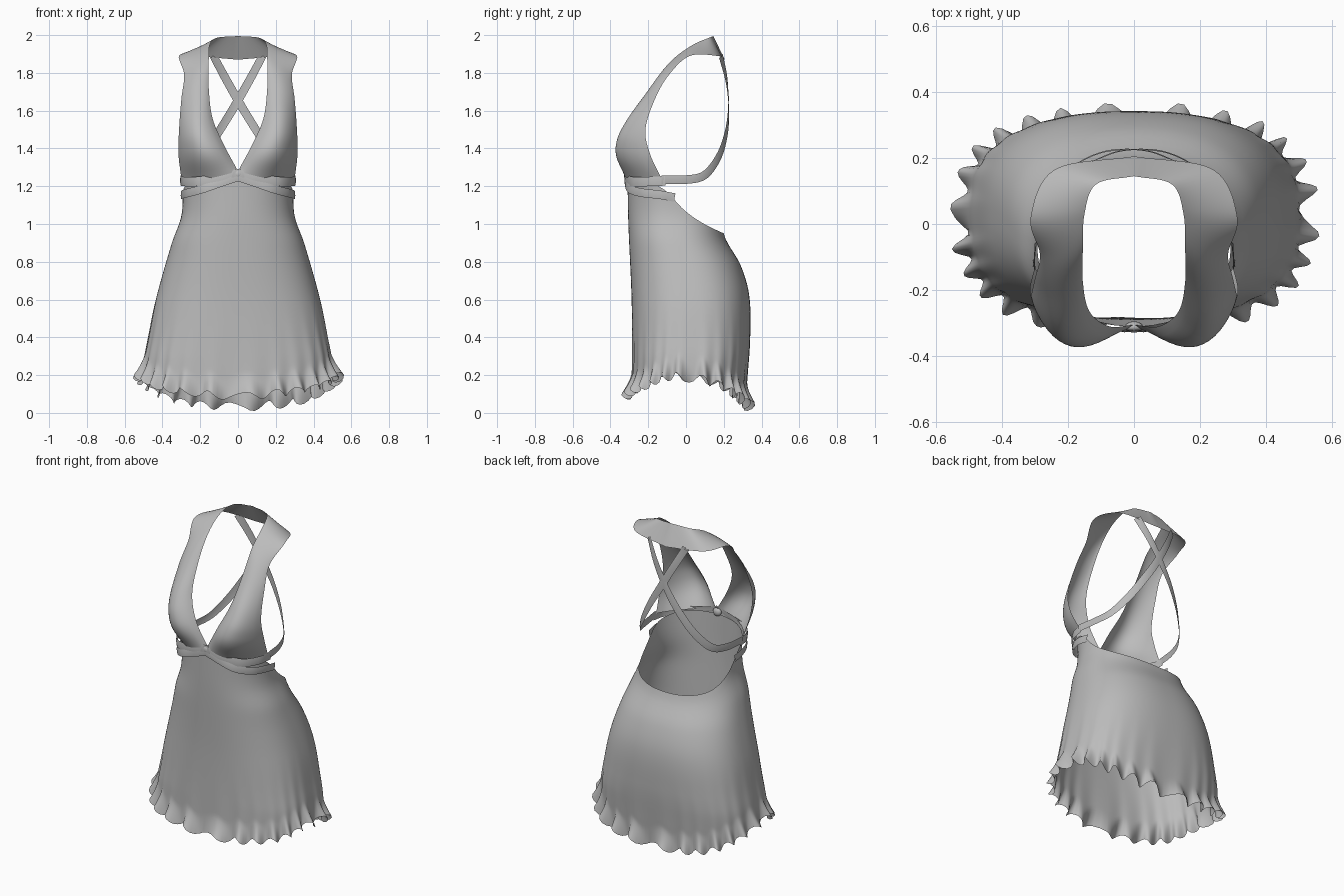
import bpy, math, random
from mathutils import Vector

random.seed(4)
cube = bpy.data.objects.get("Cube")
if cube:
    bpy.data.objects.remove(cube, do_unlink=True)

cloth = bpy.data.materials.new("grey_cloth")
cloth.use_nodes = True
GREY = (0.5, 0.5, 0.5, 1)
cloth.diffuse_color = GREY
cloth.node_tree.nodes["Principled BSDF"].inputs["Base Color"].default_value = GREY


def interp(table, t):
    """Smooth look-up in a list of (key, value) pairs."""
    if t <= table[0][0]:
        return table[0][1]
    for n in range(len(table) - 1):
        (a, va), (b, vb) = table[n], table[n + 1]
        if t <= b:
            lo = table[max(n - 1, 0)]
            hi = table[min(n + 2, len(table) - 1)]
            m0 = (vb - lo[1]) / (b - lo[0]) * (b - a)
            m1 = (hi[1] - va) / (hi[0] - a) * (b - a)
            s = (t - a) / (b - a)
            return (va * (1 + 2 * s) * (1 - s) ** 2 + m0 * s * (1 - s) ** 2
                    + vb * s * s * (3 - 2 * s) + m1 * s * s * (s - 1))
    return table[-1][1]


def along(points, t):
    """Point on a smooth path, t from 0 to 1."""
    n = len(points) - 1
    return Vector([interp([(k / n, p[c]) for k, p in enumerate(points)], t)
                   for c in range(3)])


def sheet(name, rows, closed=False, mirror=False, merge=False):
    """Smooth cloth sheet from rows of points."""
    w = len(rows[0])
    faces = []
    for i in range(len(rows) - 1):
        for j in range(w if closed else w - 1):
            k = (j + 1) % w
            faces.append((i * w + j, i * w + k, (i + 1) * w + k, (i + 1) * w + j))
    mesh = bpy.data.meshes.new(name)
    mesh.from_pydata([tuple(p) for r in rows for p in r], [], faces)
    mesh.materials.append(cloth)
    mesh.shade_smooth()
    obj = bpy.data.objects.new(name, mesh)
    bpy.context.collection.objects.link(obj)
    if mirror:
        mod = obj.modifiers.new("Mirror", 'MIRROR')
        mod.use_mirror_merge = merge
        mod.merge_threshold = 0.002
    return obj


def ribbon(name, points, width, steps=48):
    """Flat strip facing away from the body, with its mirrored twin."""
    rows = []
    for i in range(steps + 1):
        t = i / steps
        p = along(points, t)
        tangent = along(points, min(t + 0.01, 1)) - along(points, max(t - 0.01, 0))
        out = Vector((p.x, p.y + 0.05, 0)).normalized()
        side = tangent.cross(out).normalized() * width / 2
        rows.append([p - side, p + out * 0.003, p + side])
    return sheet(name, rows, mirror=True)


# Skirt: sections by height, slanted open back, frilled hem
HALF_WIDTH = [(0, 0.505), (0.25, 0.5), (0.4, 0.475), (0.6, 0.435), (0.9, 0.35),
              (1.05, 0.298), (1.25, 0.295)]
FRONT = [(0, -0.29), (0.2, -0.285), (0.6, -0.288), (1.0, -0.305), (1.25, -0.31)]
BACK = [(0, 0.305), (0.2, 0.325), (0.4, 0.34), (0.62, 0.335), (0.78, 0.29),
        (0.95, 0.2), (1.25, 0.19)]
TOP_BY_Y = [(-0.31, 1.25), (-0.2, 1.22), (-0.11, 1.18), (0, 1.07), (0.1, 1.0), (0.2, 0.95)]
HEM = [(0, 0.085), (50, 0.14), (80, 0.19), (110, 0.15), (150, 0.06), (180, 0.03)]
WAVES, COLS, ROWS = 26, 208, 44
jitter = [random.uniform(-0.8, 0.8) for _ in range(WAVES)]
strength = [random.uniform(0.6, 1.2) for _ in range(WAVES)]


def power(v, p):
    return math.copysign(abs(v) ** p, v)


def skirt_point(theta, v):
    wave_pos = theta / math.tau * WAVES
    n, f = int(wave_pos), wave_pos % 1
    mix = lambda vals: vals[n % WAVES] * (1 - f) + vals[(n + 1) % WAVES] * f
    phase = wave_pos * math.tau + mix(jitter)
    amount = mix(strength)
    s, c = math.sin(theta), -math.cos(theta)
    top = interp(TOP_BY_Y, -0.055 + 0.255 * power(c, 0.9))
    hem = interp(HEM, math.degrees(math.acos(math.cos(theta))))
    hem += 0.022 * amount * math.sin(phase + 1.2)
    z = hem + (top - hem) * v
    round_ = 0.74 + 0.16 * min(max((z - 0.3) / 0.8, 0), 1)
    yf, yb = interp(FRONT, z), interp(BACK, z)
    x = interp(HALF_WIDTH, z) * power(s, round_)
    y = (yf + yb) / 2 + (yb - yf) / 2 * power(c, round_)
    frill = max(0, 1 - (z - hem) / 0.11) ** 1.5
    fold = max(0, 1 - (z - hem) / 0.5) ** 2
    push = frill * (0.028 + 0.024 * amount * math.sin(phase)) + 0.005 * fold * math.sin(phase)
    return Vector((x + s * push, y + c * push, z))


sheet("skirt", [[skirt_point(math.tau * j / COLS, (i / ROWS) ** 1.5) for j in range(COLS)]
                for i in range(ROWS + 1)], closed=True)

# Halter bodice: each cup runs up over the shoulder into the collar
INNER = [(0, -0.305, 1.28), (0.075, -0.31, 1.42), (0.135, -0.265, 1.56), (0.155, -0.175, 1.72),
         (0.155, -0.08, 1.86), (0.15, 0.03, 1.945), (0.115, 0.12, 1.985), (0, 0.145, 1.995)]
OUTER = [(0.3, -0.13, 1.24), (0.315, -0.19, 1.37), (0.312, -0.215, 1.5), (0.3, -0.165, 1.66),
         (0.285, -0.09, 1.79), (0.313, 0.02, 1.89), (0.24, 0.165, 1.89), (0, 0.205, 1.87)]
BULGE = [(0, 0.085), (0.1, 0.115), (0.2, 0.105), (0.3, 0.075), (0.42, 0.04), (0.6, 0.015),
         (0.75, 0)]
rows = []
for i in range(57):
    t = i / 56
    a, b = along(INNER, t), along(OUTER, t)
    row = []
    for j in range(17):
        v = j / 16
        swell = interp(BULGE, t) * math.sin(math.pi * v) ** 0.75
        sag = 0.018 * math.sin(math.pi * v) * max(0, 1 - t / 0.12)
        row.append(a.lerp(b, v) + Vector((0.1 * swell, -swell, -sag)))
    rows.append(row)
sheet("halter_bodice", rows, mirror=True, merge=True)

# Straps crossing behind, wrapping round under the bust to the centre front
ribbon("crossed_strap", [(-0.13, 0.185, 1.89), (-0.06, 0.215, 1.76), (0.02, 0.225, 1.62),
                         (0.1, 0.215, 1.49), (0.18, 0.175, 1.36), (0.25, 0.1, 1.26),
                         (0.285, 0, 1.235), (0.304, -0.13, 1.235)], 0.045)
ribbon("underbust_band", [(0.304, -0.11, 1.228), (0.285, -0.2, 1.225), (0.22, -0.282, 1.225),
                          (0.1, -0.318, 1.24), (-0.02, -0.322, 1.27)], 0.05)
ribbon("waist_band", [(0.298, -0.06, 1.14), (0.298, -0.14, 1.155), (0.265, -0.23, 1.165),
                      (0.19, -0.298, 1.185), (0.09, -0.32, 1.22), (-0.03, -0.325, 1.26)], 0.045)

# Gathered knot at the centre front
bpy.ops.mesh.primitive_uv_sphere_add(segments=16, ring_count=10, location=(0, -0.312, 1.262))
knot = bpy.context.object
knot.name = "centre_knot"
knot.scale = (0.028, 0.017, 0.026)
knot.data.materials.append(cloth)
knot.data.shade_smooth()
